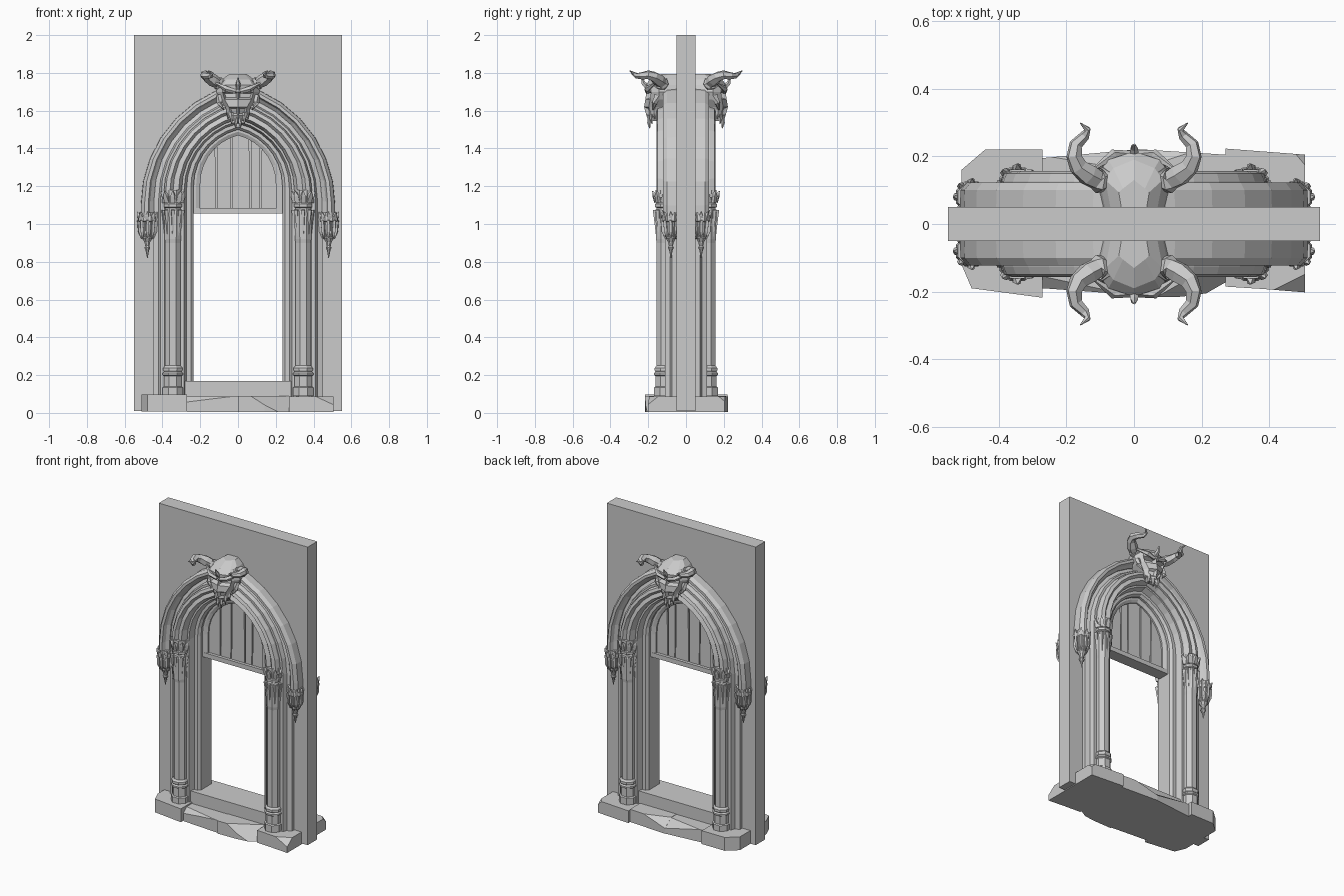
import bpy, bmesh, math
from mathutils import Vector

if "Cube" in bpy.data.objects:
    bpy.data.objects.remove(bpy.data.objects["Cube"])

def finish(bm, name, mirror=None):
    bmesh.ops.recalc_face_normals(bm, faces=bm.faces[:])
    me = bpy.data.meshes.new(name)
    bm.to_mesh(me)
    bm.free()
    ob = bpy.data.objects.new(name, me)
    bpy.context.collection.objects.link(ob)
    if mirror:
        m = ob.modifiers.new("mirror", 'MIRROR')
        m.use_axis = mirror
        m.merge_threshold = 0.0005
    return ob

QUAD = (True, True, False)    # modelled at +x, -y and mirrored to four quarters
FRONT_BACK = (False, True, False)

def skin(bm, rings, cap0=True, cap1=True, closed=True):
    """Bridge consecutive rings of points; returns side faces by row."""
    vs = [[bm.verts.new(p) for p in r] for r in rings]
    n = len(vs[0])
    rows = []
    for a, b in zip(vs, vs[1:]):
        rows.append([bm.faces.new((a[i], a[(i+1) % n], b[(i+1) % n], b[i]))
                     for i in range(n if closed else n-1)])
    if cap0: bm.faces.new(vs[0])
    if cap1: bm.faces.new(vs[-1])
    return rows

def half_arch(w, base, n=7):
    """(x, z) points of half a pointed arch of half-width w, from leg to apex."""
    t = (w - 0.235) / 0.275
    s, h = 1.2 - 0.1*t, 1.5 + 0.24*t
    R = (w*w + (h-s)**2) / (2*w)
    end = math.atan2(h-s, R-w)
    pts = [(w, base)]
    for i in range(n+1):
        a = end*i/n
        pts.append((0 if i == n else w-R+R*math.cos(a), s+R*math.sin(a)))
    return pts

def arch(name, profile, base):
    """Sweep a (half-width, depth) profile round the arch."""
    paths = [half_arch(w, base) for w, _ in profile]
    bm = bmesh.new()
    skin(bm, [[(p[k][0], -d, p[k][1]) for p, (_, d) in zip(paths, profile)]
              for k in range(len(paths[0]))], cap1=False)
    return finish(bm, name, QUAD)

def plate(name, pts, y0, y1, axis='Y', cuts=()):
    """Extruded polygon; optional corner chips given as (point, outward normal)."""
    bm = bmesh.new()
    f = (lambda a, b, c: (a, c, b)) if axis == 'Y' else (lambda a, b, c: (a, b, c))
    skin(bm, [[f(a, b, y) for a, b in pts] for y in (y0, y1)])
    for co, no in cuts:
        r = bmesh.ops.bisect_plane(bm, geom=bm.verts[:]+bm.edges[:]+bm.faces[:],
                                   plane_co=co, plane_no=no, clear_outer=True)
        bmesh.ops.edgeloop_fill(bm, edges=[e for e in r['geom_cut'] if isinstance(e, bmesh.types.BMEdge)])
    return finish(bm, name)

def lathe(bm, x, y, prof, n=8):
    skin(bm, [[(x+r*math.cos(math.tau*(i+.5)/n), y+r*math.sin(math.tau*(i+.5)/n), z)
               for i in range(n)] for r, z in prof])

def tube(bm, pts, radii, n=6):
    pts = [Vector(p) for p in pts]
    rings = []
    for i, p in enumerate(pts):
        d = (pts[min(i+1, len(pts)-1)] - pts[max(i-1, 0)]).normalized()
        u = d.cross(Vector((0.3, 0.1, 1))).normalized()
        v = d.cross(u)
        rings.append([p + radii[i]*(math.cos(math.tau*k/n)*u + math.sin(math.tau*k/n)*v)
                      for k in range(n)])
    skin(bm, rings)

def leaves(bm, x, y, r, z, size, n=8):
    """Ring of pointed leaves curling outward."""
    for k in range(n):
        a = math.tau*k/n
        d = Vector((math.cos(a), math.sin(a), 0))
        c = Vector((x, y, z))
        tube(bm, [c+d*r*.75, c+d*r*.95+Vector((0, 0, size*.6)), c+d*r*1.2+Vector((0, 0, size))],
             [size*.3, size*.28, .002], 4)

# wall slab with doorway
o = half_arch(0.30, 0.01)
opening = [(-x, z) for x, z in o] + o[-2::-1]
plate("wall_slab", [(-.55, .01)] + opening + [(.55, .01), (.55, 2), (-.55, 2)], -.05, .05)

# stepped jamb and arch orders
arch("jamb_arch", [(.235, 0), (.235, .055), (.25, .07), (.272, .07), (.285, .11), (.31, .11), (.32, .085),
                   (.375, .085), (.39, .112), (.41, .112), (.42, .085), (.45, .075), (.45, 0)], 0.08)
arch("column_arch_roll", [(.30, .08), (.298, .12), (.315, .15), (.345, .14), (.362, .157),
                          (.385, .15), (.395, .125), (.39, .08)], 1.16)
arch("hood_mould", [(.445, .04), (.445, .085), (.465, .10), (.475, .122), (.495, .122),
                    (.513, .10), (.515, .04)], 1.05)

# boarded panel above the door
arch("panel_frame", [(.2, 0), (.2, .03), (.222, .04), (.236, .04), (.236, 0)], 1.06)
plate("panel_bottom_rail", [(-.236, 1.055), (.236, 1.055), (.236, 1.085), (-.236, 1.085)], -.04, .04)
p = half_arch(.215, 1.07)
plate("panel_backing", [(-x, z) for x, z in p] + p[-2::-1], -.008, .008)

def top_z(x):
    q = half_arch(.212, 1.07)[1:]
    for (xa, za), (xb, zb) in zip(q, q[1:]):
        if xb <= abs(x) <= xa:
            return za + (zb-za)*(xa-abs(x))/(xa-xb)
    return 1.2

edges = [-.21, -.115, -.035, 0.065, .12, .21]
for i, (a, b) in enumerate(zip(edges, edges[1:])):
    lo, hi = .002+.003*(i % 2), .006-.003*(i % 2)
    mid = [(0, top_z(0))] if a < 0 < b else [((a+b)/2, top_z((a+b)/2))]
    plate(f"panel_plank_{i+1}", [(a+lo, 1.07), (b-lo, 1.07), (b-.004, 1.2), (b-hi, top_z(b-hi))]
          + mid + [(a+hi, top_z(a+hi)), (a+.003, 1.17)], -.02, .02)

# columns with bases and leafy capitals
bm = bmesh.new()
lathe(bm, .345, -.115, [(.058, .09), (.058, .135), (.05, .14), (.05, .195), (.058, .2), (.058, .21), (.05, .218),
                        (.055, .225), (.055, .238), (.044, .25), (.044, .9), (.047, .92), (.05, 1.06),
                        (.043, 1.085), (.052, 1.09), (.052, 1.105), (.044, 1.115), (.05, 1.15), (.05, 1.18)])
leaves(bm, .345, -.115, .052, 1.115, .06)
finish(bm, "column", QUAD)

# long leaf blades below the capital
bm = bmesh.new()
for k in range(8):
    a = math.tau*k/8
    c, s = math.cos(a), math.sin(a)
    tube(bm, [(.345+r*c, -.115+r*s, z) for r, z in ((.038, .9), (.043, 1.0), (.05, 1.075))],
         [.002, .009, .013], 4)
finish(bm, "column_leaf_blades", QUAD)

# hanging pendants at the ends of the hood mould
bm = bmesh.new()
lathe(bm, .48, -.08, [(.044, 1.06), (.05, 1.03), (.05, 1.015), (.042, 1.01), (.036, .95), (.027, .935), (.03, .925),
                      (.017, .905), (.012, .885), (.017, .875), (.01, .86), (.002, .82)])
leaves(bm, .48, -.08, .045, 1.015, .05)
for k in range(8):
    a = math.tau*k/8
    tube(bm, [(.48+r*math.cos(a), -.08+r*math.sin(a), z) for r, z in ((.045, 1.02), (.04, .96), (.03, .92))],
         [.01, .011, .002], 4)
finish(bm, "pendant", QUAD)

# horned skull keystone: half section rings (z, half width, front, back)
bm = bmesh.new()
rings = []
for z, w, f, b in ((1.795, .045, .13, .04), (1.765, .085, .19, .04), (1.735, .105, .215, .04), (1.70, .115, .21, .04),
                   (1.66, .098, .215, .04), (1.62, .068, .222, .07), (1.575, .05, .21, .13), (1.545, .035, .2, .15)):
    rings.append([(0, -f, z), (w*.72, -f+.025, z), (w, -.6*f-.4*b, z), (w*.8, -b, z), (0, -b, z)])
rows = skin(bm, rings, closed=False)
bmesh.ops.recalc_face_normals(bm, faces=bm.faces[:])
for row, th, dp in ((3, .010, -.03), (5, .010, -.015)):   # eye and nose hollows
    face = rows[row][0]
    bmesh.ops.inset_individual(bm, faces=[face], thickness=th, depth=0, use_even_offset=True)
    bmesh.ops.translate(bm, verts=face.verts[:], vec=(0, -dp, 0))
finish(bm, "skull", QUAD)

# brow ridges, cheek spikes and teeth
bm = bmesh.new()
tube(bm, [(.012, -.205, 1.70), (.06, -.205, 1.715), (.115, -.165, 1.745)], [.012, .016, .006], 5)
tube(bm, [(.095, -.15, 1.68), (.10, -.165, 1.64), (.075, -.175, 1.605)], [.02, .015, .003], 5)
for x, y, z in ((.012, -.192, 1.505), (.034, -.18, 1.53), (.052, -.165, 1.555)):
    tube(bm, [(x, y, z+.06), (x, y-.004, z+.03), (x, y, z)], [.011, .010, .002], 5)
finish(bm, "skull_brow_and_teeth", QUAD)
bm = bmesh.new()
tube(bm, [(0, -.20, 1.72), (0, -.225, 1.745), (0, -.235, 1.775)], [.016, .012, .003], 5)
finish(bm, "skull_crest", FRONT_BACK)

# curled horns with ridged roots
bm = bmesh.new()
tube(bm, [(.065, -.135, 1.72), (.085, -.13, 1.733), (.09, -.128, 1.736), (.105, -.128, 1.745), (.11, -.13, 1.748),
          (.135, -.145, 1.762), (.165, -.17, 1.78), (.177, -.2, 1.79), (.172, -.235, 1.785), (.145, -.262, 1.785),
          (.138, -.28, 1.797), (.158, -.298, 1.812)],
     [.034, .040, .033, .038, .03, .034, .028, .024, .02, .015, .01, .002])
finish(bm, "horn", QUAD)

# sill and rough plinth stones
plate("door_sill", [(-.29, .05), (.29, .05), (.29, .17), (-.29, .17)], -.10, .10)
plate("plinth_stone_left", [(-.51, -.12), (-.48, -.19), (-.27, -.218), (-.27, .22), (-.44, .22), (-.51, .16)],
      .008, .097, 'Z')
plate("plinth_stone_mid_left", [(-.27, -.19), (-.13, -.2), (0, -.21), (0, .22), (-.27, .195)], .005, .088, 'Z',
      [((-.15, -.19, .08), (-.15, -.7, .8)), ((-.15, .2, .075), (.1, .6, .8))])
plate("plinth_stone_mid_right", [(0, -.218), (.14, -.215), (.25, -.2), (.27, -.18), (.27, .205), (0, .222)],
      .005, .09, 'Z', [((.14, -.2, .06), (.4, -.7, .6)), ((.1, .21, .075), (-.2, .6, .8))])
plate("plinth_stone_right", [(.27, -.185), (.38, -.192), (.505, -.202), (.505, .205), (.27, .223)],
      .004, .086, 'Z', [((.43, -.2, .075), (.3, -.6, .75)), ((.5, .2, .07), (.6, .5, .6))])
